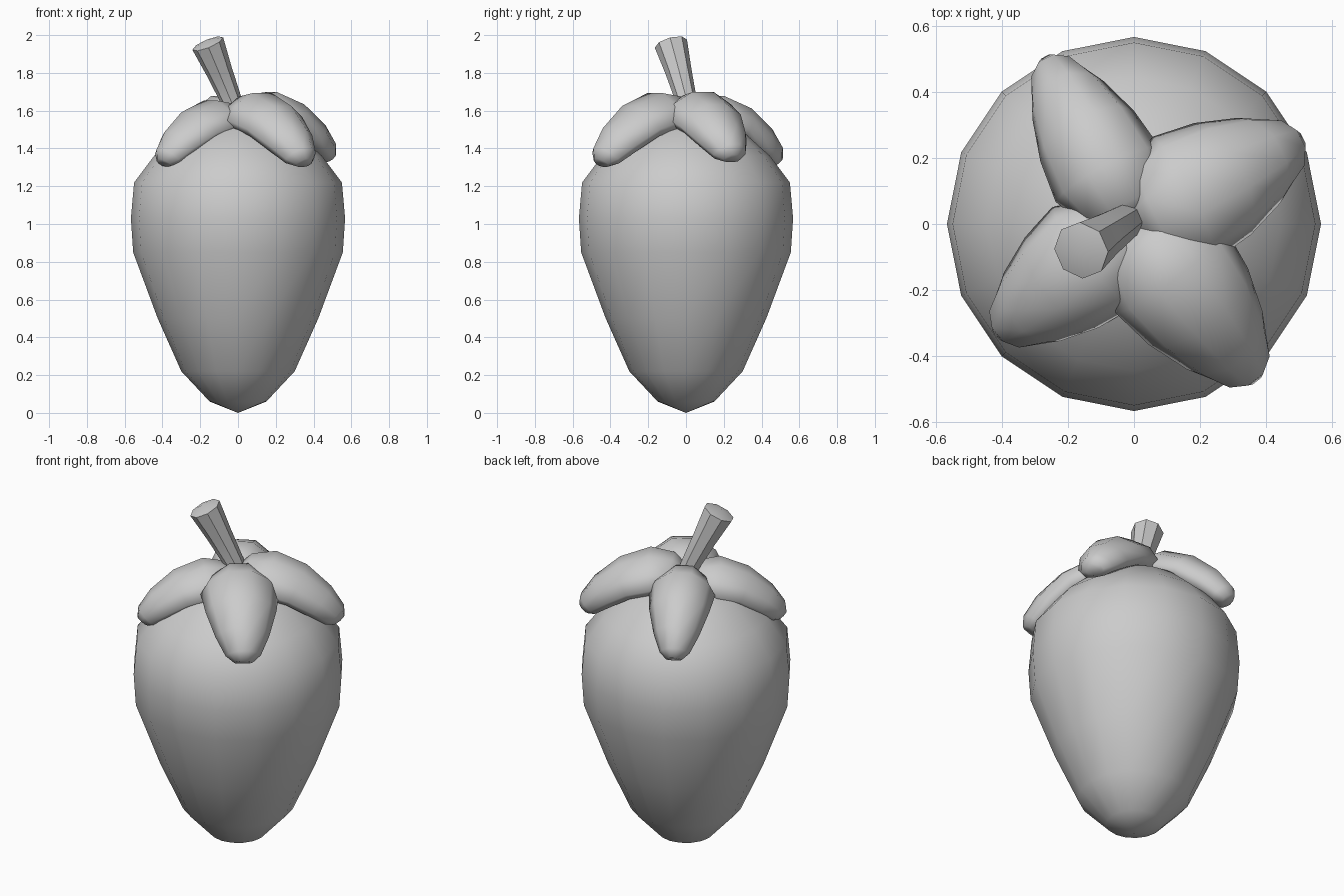
import bpy, bmesh
from math import sin, cos, pi, radians
from mathutils import Vector, Matrix

if "Cube" in bpy.data.objects:
    bpy.data.objects.remove(bpy.data.objects["Cube"])


def loft(name, rings, angle=180):
    """Skin a list of vertex rings; one-point rings close to a tip."""
    bm = bmesh.new()
    rows = [[bm.verts.new(p) for p in ring] for ring in rings]
    for a, b in zip(rows, rows[1:]):
        n = max(len(a), len(b))
        for i in range(n):
            j = (i + 1) % n
            quad = [a[i % len(a)], a[j % len(a)], b[j % len(b)], b[i % len(b)]]
            bm.faces.new(list(dict.fromkeys(quad)))
    for row in (rows[0], rows[-1]):
        if len(row) > 2:
            bm.faces.new(row)
    bmesh.ops.recalc_face_normals(bm, faces=bm.faces)
    mesh = bpy.data.meshes.new(name)
    bm.to_mesh(mesh)
    bm.free()
    ob = bpy.data.objects.new(name, mesh)
    bpy.context.collection.objects.link(ob)
    bpy.ops.object.select_all(action='DESELECT')
    ob.select_set(True)
    bpy.context.view_layer.objects.active = ob
    bpy.ops.object.shade_smooth_by_angle(angle=radians(angle))
    return ob


def circle(r, z, n=16):
    if r == 0:
        return [(0, 0, z)]
    return [(r * cos(2 * pi * i / n), r * sin(2 * pi * i / n), z) for i in range(n)]


# Berry body: 16-sided lathe
profile = [(0, 0), (.15, .06), (.30, .22), (.425, .5), (.555, .85), (.567, 1.03),
           (.55, 1.22), (.445, 1.36), (.30, 1.49), (.15, 1.55), (0, 1.57)]
loft("berry_body", [circle(r, z) for r, z in profile])

# Stem: bent, flaring tube
path = [((.01, .02, 1.45), .055), ((-.03, .005, 1.64), .055),
        ((-.10, -.04, 1.81), .07), ((-.16, -.08, 1.955), .088)]
rings = []
for k, (p, r) in enumerate(path):
    a, b = path[max(k - 1, 0)][0], path[min(k + 1, len(path) - 1)][0]
    rot = Vector((0, 0, 1)).rotation_difference(Vector(b) - Vector(a)).to_matrix()
    rings.append([Vector(p) + rot @ Vector(c) for c in circle(r, 0, 8)])
rings.append([Vector((-.168, -.086, 1.975))])
loft("stem", rings, 40)

# Leaf: radius, height, half width, half thickness along its drooping spine
SPINE = [(.02, 1.56, .09, .06), (.09, 1.595, .17, .09), (.19, 1.60, .21, .105),
         (.34, 1.545, .19, .10), (.47, 1.445, .145, .09), (.55, 1.36, .095, .07),
         (.575, 1.325, .05, .04)]


def leaf(name, angle, length, width, lift):
    turn = Matrix.Rotation(radians(angle), 3, 'Z')
    rings = []
    for k, (r, z, w, t) in enumerate(SPINE):
        a, b = SPINE[max(k - 1, 0)], SPINE[min(k + 1, len(SPINE) - 1)]
        d = Vector((b[0] - a[0], b[1] - a[1])).normalized()
        ring = []
        for i in range(10):
            s, c = sin(2 * pi * i / 10), cos(2 * pi * i / 10)
            h = t * s - .05 * c * c * w / .2      # edges curl down
            p = Vector(((r - d.y * h) * length, w * c * width,
                        1.6 + (z - 1.6 + d.x * h) * length + lift))
            ring.append(turn @ p)
        rings.append(ring)
    loft(name, rings)


for i, args in enumerate([(27, .95, 1.0, .01), (-52, 1.0, 1.0, 0),
                          (219, .89, .93, -.03), (118, .95, .85, -.01)]):
    leaf(f"leaf_{i + 1}", *args)
